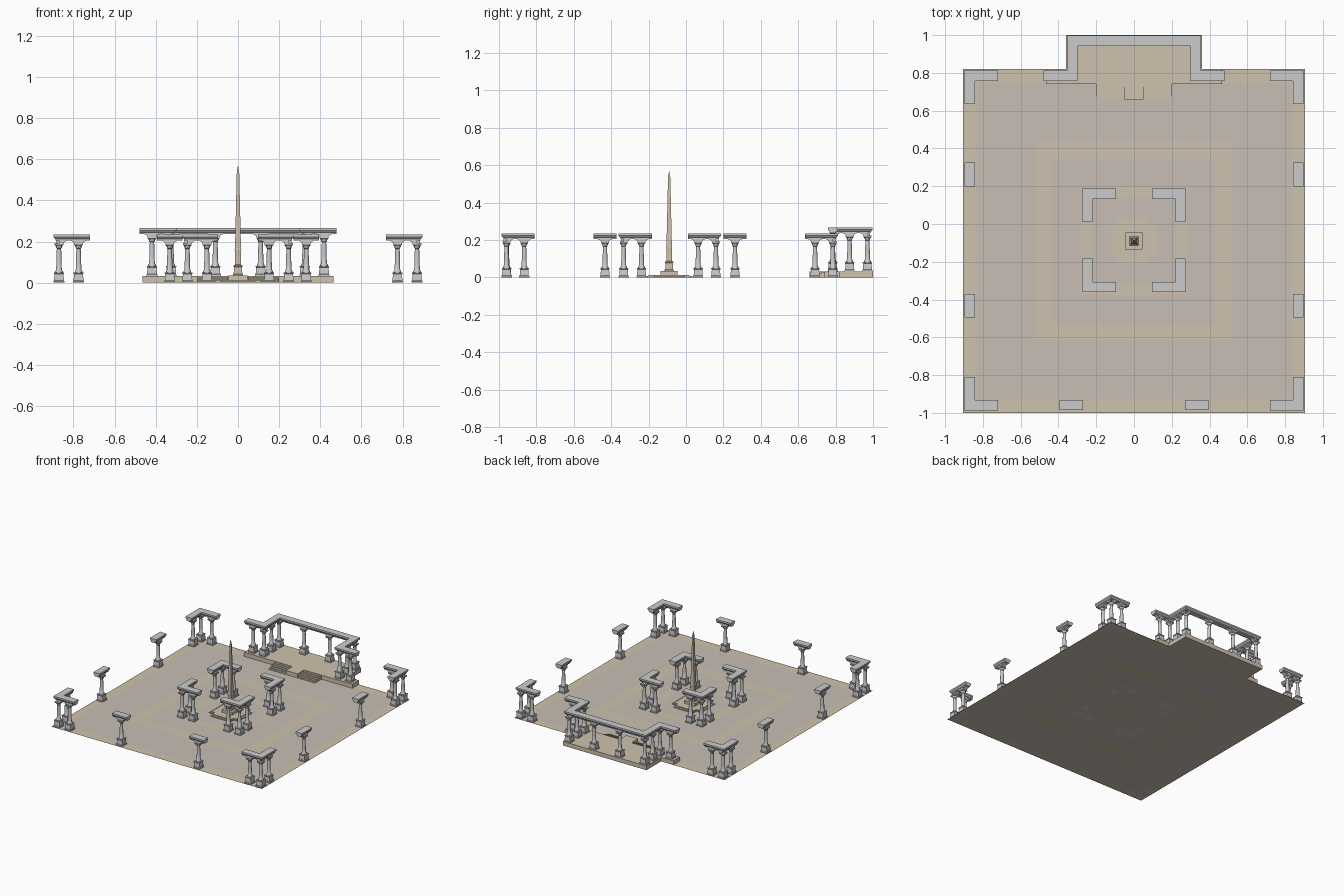
import bpy, bmesh, math
from mathutils import Vector

if "Cube" in bpy.data.objects:
    bpy.data.objects.remove(bpy.data.objects["Cube"])


def material(name, rgb):
    m = bpy.data.materials.new(name)
    m.diffuse_color = (*rgb, 1)
    m.use_nodes = True
    m.node_tree.nodes["Principled BSDF"].inputs["Base Color"].default_value = m.diffuse_color
    return m


TAN = material("tan_stone", (0.62, 0.54, 0.42))
PAVING = material("paving", (0.58, 0.52, 0.46))
CY = -0.09  # centre of the square in y


def finish(bm, name, mat=None):
    bmesh.ops.recalc_face_normals(bm, faces=bm.faces[:])
    me = bpy.data.meshes.new(name)
    bm.to_mesh(me)
    bm.free()
    if mat:
        me.materials.append(mat)
    ob = bpy.data.objects.new(name, me)
    bpy.context.collection.objects.link(ob)
    return ob


def skin(bm, rings):
    """Closed skin over equally long rings of points."""
    rings = [[bm.verts.new(p) for p in r] for r in rings]
    n = len(rings[0])
    for a, b in zip(rings, rings[1:]):
        for i in range(n):
            bm.faces.new((a[i], a[(i + 1) % n], b[(i + 1) % n], b[i]))
    bm.faces.new(rings[0])
    bm.faces.new(rings[-1])


def stack(bm, profile, sides):
    """Turned (or square, sides = 4) profile of (half width, z)."""
    k = math.sqrt(2) if sides == 4 else 1
    off = math.pi / sides
    skin(bm, [[(k * r * math.cos(off + i * math.tau / sides),
                k * r * math.sin(off + i * math.tau / sides), z)
               for i in range(sides)] for r, z in profile])


def prism(name, outline, z0, z1, mat=None):
    bm = bmesh.new()
    skin(bm, [[(x, y, z) for x, y in outline] for z in (z0, z1)])
    return finish(bm, name, mat)


def box(name, x0, x1, y0, y1, z0, z1, mat=None):
    return prism(name, [(x0, y0), (x1, y0), (x1, y1), (x0, y1)], z0, z1, mat)


# One column: square pedestal, round shaft, square capital
bm = bmesh.new()
stack(bm, [(.027, 0), (.027, .007), (.024, .01), (.022, .042), (.025, .045), (.025, .05)], 4)
stack(bm, [(.019, .05), (.019, .056), (.014, .064), (.0135, .10), (.011, .165),
           (.014, .168), (.014, .172), (.018, .18)], 12)
stack(bm, [(.016, .179), (.021, .184), (.021, .192)], 4)
column_ob = finish(bm, "column")
column_mesh = column_ob.data
bpy.data.objects.remove(column_ob)

# Half bracket spreading along +x under a beam
bm = bmesh.new()
side = [(0, .19), (.02, .19), (.026, .198), (.038, .205), (.05, .209), (.05, .214), (0, .214)]
skin(bm, [[(x, y, z) for x, z in side] for y in (-.015, .015)])
bracket_ob = finish(bm, "bracket")
bracket_mesh = bracket_ob.data
bpy.data.objects.remove(bracket_ob)

# Moulded beam section: (sideways, z)
HALF = [(.017, .205), (.017, .213), (.021, .215), (.027, .223), (.027, .235)]
SECTION = HALF + [(-u, z) for u, z in reversed(HALF)]


def place(mesh, name, x, y, z, angle=0):
    ob = bpy.data.objects.new(name, mesh)
    ob.location, ob.rotation_euler = (x, y, z), (0, 0, angle)
    bpy.context.collection.objects.link(ob)


def on_path(p, path):
    for a, b in zip(path, path[1:]):
        t = max(0, min(1, (p - a).dot(b - a) / (b - a).length_squared))
        if (a + (b - a) * t - p).length < .006:
            return True
    return False


def colonnade(name, path, columns, z=0):
    """Mitred beam along a path, with columns and brackets beneath."""
    path = [Vector(p) for p in path]
    rings = []
    for i, p in enumerate(path):
        ds = [(b - a).normalized() for a, b in zip(path, path[1:])][max(0, i - 1):i + 1]
        ns = [Vector((-d.y, d.x)) for d in ds]
        m = sum(ns, Vector((0, 0)))
        m = m / m.dot(ns[0])
        rings.append([(p.x + m.x * u, p.y + m.y * u, z + h) for u, h in SECTION])
    bm = bmesh.new()
    skin(bm, rings)
    finish(bm, name + "_beam")
    for x, y in columns:
        place(column_mesh, name + "_column", x, y, z)
        for k, d in enumerate([(1, 0), (0, 1), (-1, 0), (0, -1)]):
            if on_path(Vector((x, y)) + Vector(d) * .05, path):
                place(bracket_mesh, name + "_bracket", x, y, z, k * math.pi / 2)


def corner(name, x, y, sx, sy):
    """L-shaped corner; x, y is the corner column, arms run along sx, sy."""
    colonnade(name, [(x + sx * .15, y), (x, y), (x, y + sy * .15)],
              [(x + sx * .095, y), (x, y), (x, y + sy * .095)])


for s in (-1, 1):
    # Outer corners, inner corners
    corner("outer_corner_back", s * .87, .785, -s, -1)
    corner("outer_corner_front", s * .87, -.96, -s, 1)
    corner("inner_corner_back", s * .246, .16, -s, -1)
    corner("inner_corner_front", s * .246, -.333, -s, 1)
    # Single posts along the edges
    for y in (.262, -.433):
        colonnade("side_post", [(s * .87, y - .0625), (s * .87, y + .0625)], [(s * .87, y)])
    colonnade("front_post", [(s * .332 - .0625, -.958), (s * .332 + .0625, -.958)],
              [(s * .332, -.958)])

# Portico on the raised platform
P = .032
path = [(-.478, .785), (-.325, .785), (-.325, .97), (.325, .97), (.325, .785), (.478, .785)]
cols = [(s * x, y) for s in (-1, 1) for x, y in
        [(.418, .785), (.325, .785), (.325, .875), (.325, .97), (.11, .97)]]
colonnade("portico", path, cols, P)

# Platform, with two flights of steps beside a middle block
right = [(.465, .74), (.465, .82), (.36, .82), (.36, 1.0)]
prism("platform", right + [(-x, y) for x, y in reversed(right)], 0, P, TAN)
box("stair_block", -.05, .05, .66, .745, 0, P, TAN)
N = 5
for s in (-1, 1):
    for i in range(N):
        a, b = sorted((s * .05, s * .2))
        box("stair_step", a, b, .66 + .08 * i / N, .741, 0, P * (i + 1) / (N + 1), TAN)

# Ground: nested paving bands in one flat sheet
bm = bmesh.new()
loops = [[bm.verts.new((sx * h, CY + sy * (h + .005), 0))
          for sx, sy in ((-1, -1), (1, -1), (1, 1), (-1, 1))]
         for h in (.905, .83, .52, .43, .28, .22)]
for k, (a, b) in enumerate(zip(loops, loops[1:])):
    for i in range(4):
        f = bm.faces.new((a[i], a[(i + 1) % 4], b[(i + 1) % 4], b[i]))
        f.material_index = k % 2
bm.faces.new(loops[-1]).material_index = 1
finish(bm, "ground", TAN).data.materials.append(PAVING)

# Obelisk on a stepped cross-shaped base
box("obelisk_step_x", -.125, .125, CY - .085, CY + .085, 0, .007, TAN)
box("obelisk_step_y", -.085, .085, CY - .125, CY + .125, 0, .007, TAN)
box("obelisk_landing_x", -.11, .11, CY - .08, CY + .08, 0, .013, TAN)
box("obelisk_landing_y", -.08, .08, CY - .11, CY + .11, 0, .013, TAN)
bm = bmesh.new()
stack(bm, [(.045, .01), (.045, .034), (.025, .034), (.025, .04), (.021, .043), (.019, .076),
           (.022, .079), (.022, .084), (.014, .088), (.014, .13), (.016, .16), (.0145, .17),
           (.006, .535), (.0005, .57)], 4)
finish(bm, "obelisk", TAN).location.y = CY

# Smooth the round shafts only
for p in column_mesh.polygons:
    p.use_smooth = True
column_mesh.set_sharp_from_angle(angle=math.radians(32))
